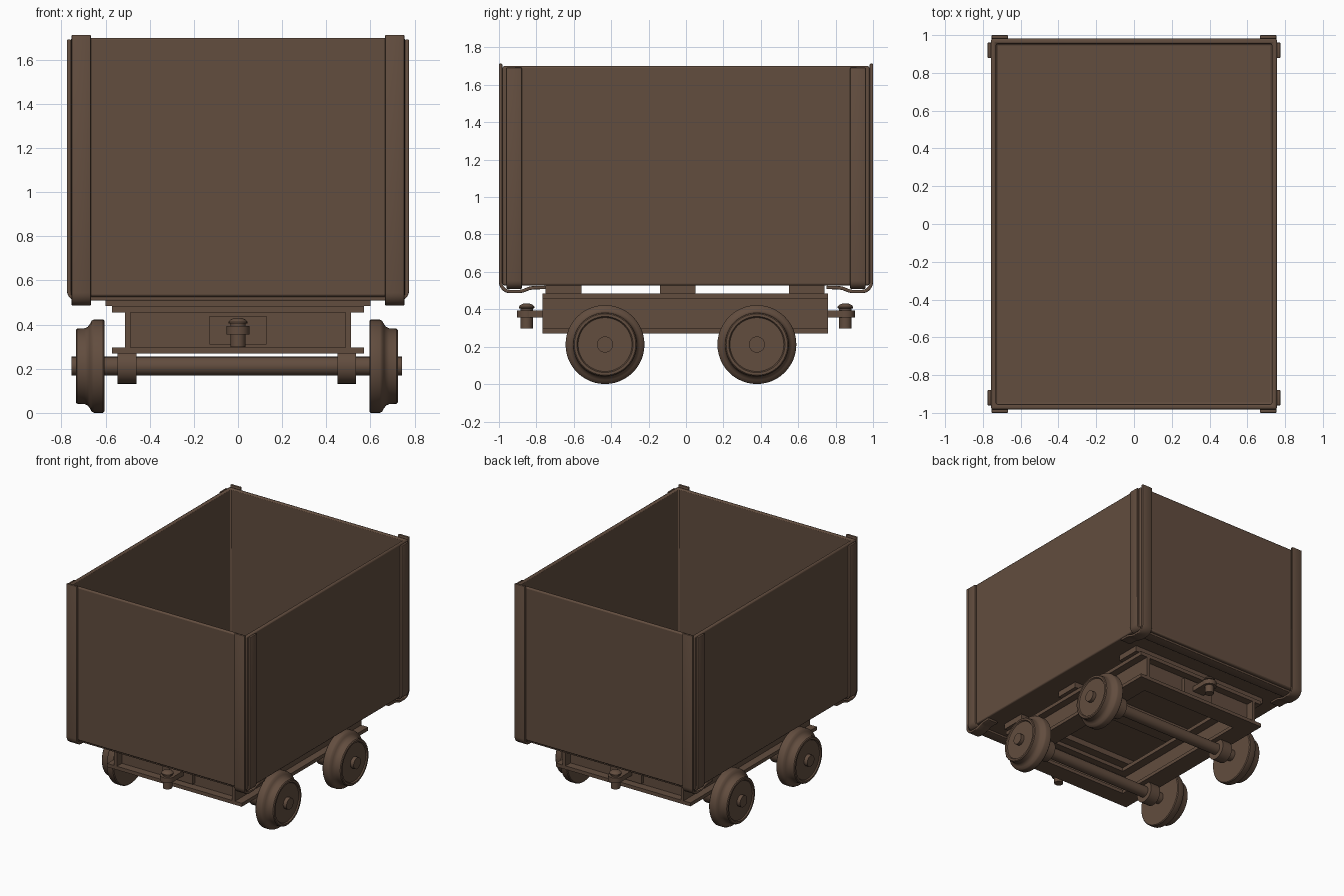
import bpy, bmesh, math
from mathutils import Matrix, Vector

if "Cube" in bpy.data.objects:
    bpy.data.objects.remove(bpy.data.objects["Cube"])

brown = bpy.data.materials.new("rusty_brown")
brown.diffuse_color = (0.122, 0.074, 0.049, 1)
brown.use_nodes = True
brown.node_tree.nodes["Principled BSDF"].inputs["Base Color"].default_value = brown.diffuse_color


def finish(name, bm, bevel=0.0, smooth=True):
    bmesh.ops.recalc_face_normals(bm, faces=bm.faces)
    me = bpy.data.meshes.new(name)
    bm.to_mesh(me)
    bm.free()
    me.materials.append(brown)
    ob = bpy.data.objects.new(name, me)
    bpy.context.collection.objects.link(ob)
    if bevel:
        m = ob.modifiers.new("bevel", 'BEVEL')
        m.width, m.segments, m.limit_method = bevel, 2, 'ANGLE'
    if smooth:
        bpy.ops.object.select_all(action='DESELECT')
        ob.select_set(True)
        bpy.context.view_layer.objects.active = ob
        bpy.ops.object.shade_smooth_by_angle(angle=math.radians(35))
    return ob


def box(name, x0, x1, y0, y1, z0, z1, bevel=0.0):
    bm = bmesh.new()
    bmesh.ops.create_cube(bm, size=1)
    for v in bm.verts:
        v.co = Vector(((x0 + x1) / 2 + v.co.x * (x1 - x0),
                       (y0 + y1) / 2 + v.co.y * (y1 - y0),
                       (z0 + z1) / 2 + v.co.z * (z1 - z0)))
    return finish(name, bm, bevel, smooth=False)


def lathe(name, profile, matrix, steps=40):
    """Spin (radius, height) points about local z, then place with matrix."""
    bm = bmesh.new()
    vs = [bm.verts.new((r, 0, h)) for r, h in profile]
    es = [bm.edges.new(p) for p in zip(vs, vs[1:])]
    bmesh.ops.spin(bm, geom=vs + es, cent=(0, 0, 0), axis=(0, 0, 1),
                   angle=2 * math.pi, steps=steps, use_duplicate=False)
    bmesh.ops.remove_doubles(bm, verts=bm.verts, dist=1e-5)
    bm.transform(matrix)
    return finish(name, bm)


def strap(name, path, w0, w1, along_x):
    """Bent flat bar: path is (horizontal, z), width runs from w0 to w1."""
    bm = bmesh.new()
    rows = []
    for h, z in path:
        rows.append([bm.verts.new((w, h, z) if along_x else (h, w, z)) for w in (w0, w1)])
    for a, b in zip(rows, rows[1:]):
        bm.faces.new((a[0], a[1], b[1], b[0]))
    ob = finish(name, bm)
    s = ob.modifiers.new("thickness", 'SOLIDIFY')
    s.thickness, s.offset = 0.018, 0
    b = ob.modifiers.new("bevel", 'BEVEL')
    b.width, b.segments, b.limit_method, b.angle_limit = 0.004, 2, 'ANGLE', math.radians(50)
    return ob


# Open tub
X, Y, Z0, Z1, T = 0.757, 0.981, 0.528, 1.70, 0.038
bm = bmesh.new()
bmesh.ops.create_cube(bm, size=1)
for v in bm.verts:
    v.co = Vector((v.co.x * 2 * X, v.co.y * 2 * Y, Z0 if v.co.z < 0 else Z1))
top = max(bm.faces, key=lambda f: f.calc_center_median().z)
bmesh.ops.inset_region(bm, faces=[top], thickness=T)
inner = bmesh.ops.extrude_discrete_faces(bm, faces=[top])['faces'][0]
bmesh.ops.translate(bm, verts=inner.verts, vec=(0, 0, -(Z1 - Z0 - T)))
finish("tub", bm, bevel=0.009)

# Corner straps on the two ends, bent under the tub
def corner(h, z, r, n=6):
    return [(h - r + r * math.cos(a), z + r - r * math.sin(a))
            for a in (math.pi / 2 * i / n for i in range(n + 1))]

end_path = ([(0.991, 1.713)] + corner(0.991, 0.495, 0.05)
            + [(0.89, 0.495), (0.87, 0.499), (0.84, 0.511), (0.82, 0.515), (0.75, 0.517)])
for sy, end in ((-1, "front"), (1, "back")):
    for sx, side in ((-1, "left"), (1, "right")):
        strap(f"{end}_{side}_corner_strap", [(sy * h, z) for h, z in end_path],
              sx * 0.667, sx * 0.754, True)

# Side straps running down one side, under the tub and up the other
half = [(0.766, 1.692)] + corner(0.766, 0.518, 0.035)
u_path = half + [(-h, z) for h, z in reversed(half)]
for sy, end in ((-1, "front"), (1, "back")):
    strap(f"{end}_side_strap", u_path, sy * 0.878, sy * 0.96, False)

# Cross bearers between tub and frame
for i, y in enumerate((-0.655, -0.045, 0.645)):
    box(f"cross_bearer_{i + 1}", -0.6, 0.6, y - 0.095, y + 0.095, 0.484, 0.53)

# Chassis: rectangle of beams with top and bottom flanges
F0, F1 = -0.768, 0.76
for z0, z1, lvl in ((0.455, 0.484, "top"), (0.27, 0.297, "bottom")):
    for sx, side in ((-1, "left"), (1, "right")):
        box(f"{side}_{lvl}_flange", *sorted((sx * 0.42, sx * 0.57)), F0, F1, z0, z1)
    box(f"front_{lvl}_flange", -0.42, 0.42, F0, F0 + 0.14, z0, z1)
    box(f"back_{lvl}_flange", -0.42, 0.42, F1 - 0.14, F1, z0, z1)
for sx, side in ((-1, "left"), (1, "right")):
    box(f"{side}_web", *sorted((sx * 0.488, sx * 0.512)), F0, F1, 0.297, 0.455)
for sy, yo, end in ((-1, F0, "front"), (1, F1, "back")):
    box(f"{end}_web", -0.488, 0.488, *sorted((yo - sy * 0.06, yo - sy * 0.085)), 0.297, 0.455)
    box(f"{end}_coupler_plate", -0.13, 0.13, *sorted((yo - sy * 0.061, yo - sy * 0.035)),
        0.31, 0.44)
    # Drawbar with rounded nose, and its pin
    yc = sy * 0.852
    box(f"{end}_drawbar", -0.05, 0.05, *sorted((yo - sy * 0.05, yc)), 0.355, 0.393)
    lathe(f"{end}_drawbar_nose", [(0, 0.355), (0.052, 0.355), (0.052, 0.393), (0, 0.393)],
          Matrix.Translation((0, yc, 0)), 28)
    lathe(f"{end}_coupler_pin", [(0, 0.298), (0.033, 0.298), (0.033, 0.404), (0.042, 0.406),
                                 (0.042, 0.413), (0.034, 0.423), (0.018, 0.43), (0, 0.431)],
          Matrix.Translation((0, yc, 0)), 24)

# Wheels, axles and bearings
CX = -0.005
wheel = [(0, 0.60), (0.205, 0.60), (0.211, 0.606), (0.211, 0.648), (0.206, 0.658),
         (0.19, 0.667), (0.178, 0.676), (0.172, 0.69), (0.17, 0.724), (0.164, 0.73),
         (0.15, 0.73), (0.144, 0.721), (0, 0.721)]
bearing = [(0, 0.455), (0.08, 0.455), (0.08, 0.54), (0, 0.54)]
axle = [(0, -0.749), (0.043, -0.749), (0.043, 0.749), (0, 0.749)]
for y, end in ((-0.433, "front"), (0.379, "back")):
    for sx, side in ((-1, "left"), (1, "right")):
        m = Matrix.Translation((CX, y, 0.2115)) @ Matrix.Rotation(sx * math.pi / 2, 4, 'Y')
        lathe(f"{end}_{side}_wheel", wheel, m, 48)
        lathe(f"{end}_{side}_bearing", bearing, m, 28)
    lathe(f"{end}_axle", axle, m, 24)
